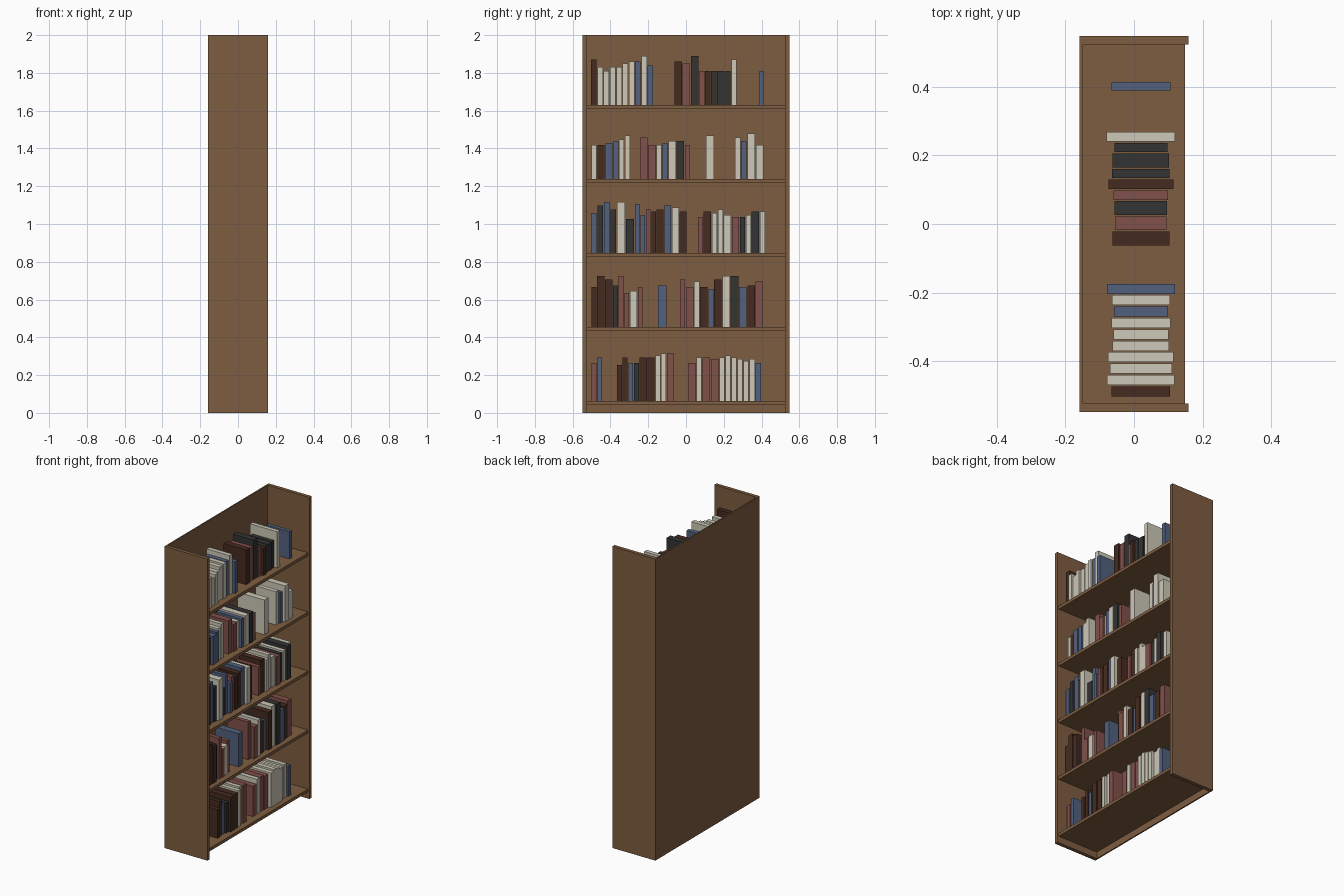
import bpy
import random

random.seed(4)
if "Cube" in bpy.data.objects:
    bpy.data.objects.remove(bpy.data.objects["Cube"], do_unlink=True)


def make_material(name, rgb):
    mat = bpy.data.materials.new(name)
    mat.use_nodes = True
    mat.diffuse_color = (*rgb, 1)
    mat.node_tree.nodes["Principled BSDF"].inputs["Base Color"].default_value = (*rgb, 1)
    return mat


wood = make_material("wood", (0.21, 0.11, 0.052))
covers = {
    "n": make_material("dark brown cover", (0.06, 0.024, 0.015)),
    "c": make_material("cream cover", (0.61, 0.58, 0.48)),
    "b": make_material("blue cover", (0.085, 0.12, 0.21)),
    "k": make_material("black cover", (0.033, 0.033, 0.033)),
    "r": make_material("red cover", (0.22, 0.08, 0.07)),
}


def box(name, low, high, mat):
    """Axis-aligned box between two opposite corners."""
    bpy.ops.mesh.primitive_cube_add(size=1)
    obj = bpy.context.object
    obj.name = name
    obj.location = [(a + b) / 2 for a, b in zip(low, high)]
    obj.scale = [b - a for a, b in zip(low, high)]
    obj.data.materials.append(mat)
    return obj


# Case: two sides and a back, open towards +x
HALF_DEPTH, HALF_WIDTH, INNER, HEIGHT = 0.158, 0.547, 0.523, 2.0
BACK_INNER = -0.149
box("right_side", (-HALF_DEPTH, -HALF_WIDTH, 0), (HALF_DEPTH, -INNER, HEIGHT), wood)
box("left_side", (-HALF_DEPTH, INNER, 0), (HALF_DEPTH, HALF_WIDTH, HEIGHT), wood)
box("back_panel", (-HALF_DEPTH, -INNER, 0), (BACK_INNER, INNER, HEIGHT), wood)

# Shelves, evenly spaced
SHELF_TOPS = [0.064 + 0.3915 * i for i in range(5)]
for top in SHELF_TOPS:
    box("shelf", (BACK_INNER, -INNER, top - 0.02), (0.148, INNER, top), wood)


def book_run(shelf, start, end, colours, heights):
    """Row of upright books from start to end along y.
    A capital colour letter is a thick book; heights are in hundredths."""
    weights = [1.4 if c.isupper() else 1.0 for c in colours]
    unit = (end - start) / sum(weights)
    base, y = SHELF_TOPS[shelf], start
    for colour, weight, height in zip(colours, weights, heights):
        half = random.uniform(0.075, 0.1)
        box("book", (0.02 - half, y, base),
            (0.02 + half, y + unit * weight - 0.004, base + height / 100),
            covers[colour.lower()])
        y += unit * weight


# Bottom shelf books
book_run(0, -0.5, -0.44, "rb", [20, 23])
book_run(0, -0.365, -0.06, "nnbkNNccR", [19, 23, 20, 20, 23, 23, 24, 25, 25])
book_run(0, 0.01, 0.4, "RcRRccccccb", [20, 23, 23, 22, 23, 24, 23, 22, 21, 22, 20])

# Second shelf books
book_run(1, -0.5, -0.225, "nNNkrrCr", [21, 27, 25, 22, 27, 18, 19, 21])
book_run(1, -0.148, -0.1, "B", [22])
book_run(1, -0.032, 0.412, "rRcNbNCKBNN"[:-1] + "R",
         [25, 21, 24, 21, 20, 25, 27, 27, 21, 22, 24])

# Middle shelf books
book_run(2, -0.503, -0.27, "bkbkCK", [21, 25, 27, 23, 27, 18])
book_run(2, -0.297 + 0.027, 0.006, "bbrnNBCC"[:-1] + "N",
         [26, 20, 23, 22, 23, 25, 24, 22])
book_run(2, 0.063, 0.422, "rNccCRkcKc", [19, 22, 21, 23, 20, 19, 19, 20, 22, 22])

# Fourth shelf books
book_run(3, -0.5, -0.293, "cNBbcc", [18, 18, 19, 20, 21, 23])
book_run(3, -0.244, 0.025, "RRcbCKr", [22, 18, 18, 19, 20, 20, 18])
book_run(3, 0.106, 0.152, "C", [23])
book_run(3, 0.26, 0.415, "cbCC", [22, 20, 24, 18])

# Top shelf books
book_run(4, -0.502, -0.17, "ncccccccbcb".replace("ccccccc", "cccccc"),
         [24, 20, 18, 20, 20, 22, 23, 23, 26, 21])
book_run(4, -0.062, 0.272, "NRKrnkKkc", [23, 22, 26, 18, 18, 18, 18, 18, 24])
book_run(4, 0.388, 0.418, "b", [18])
